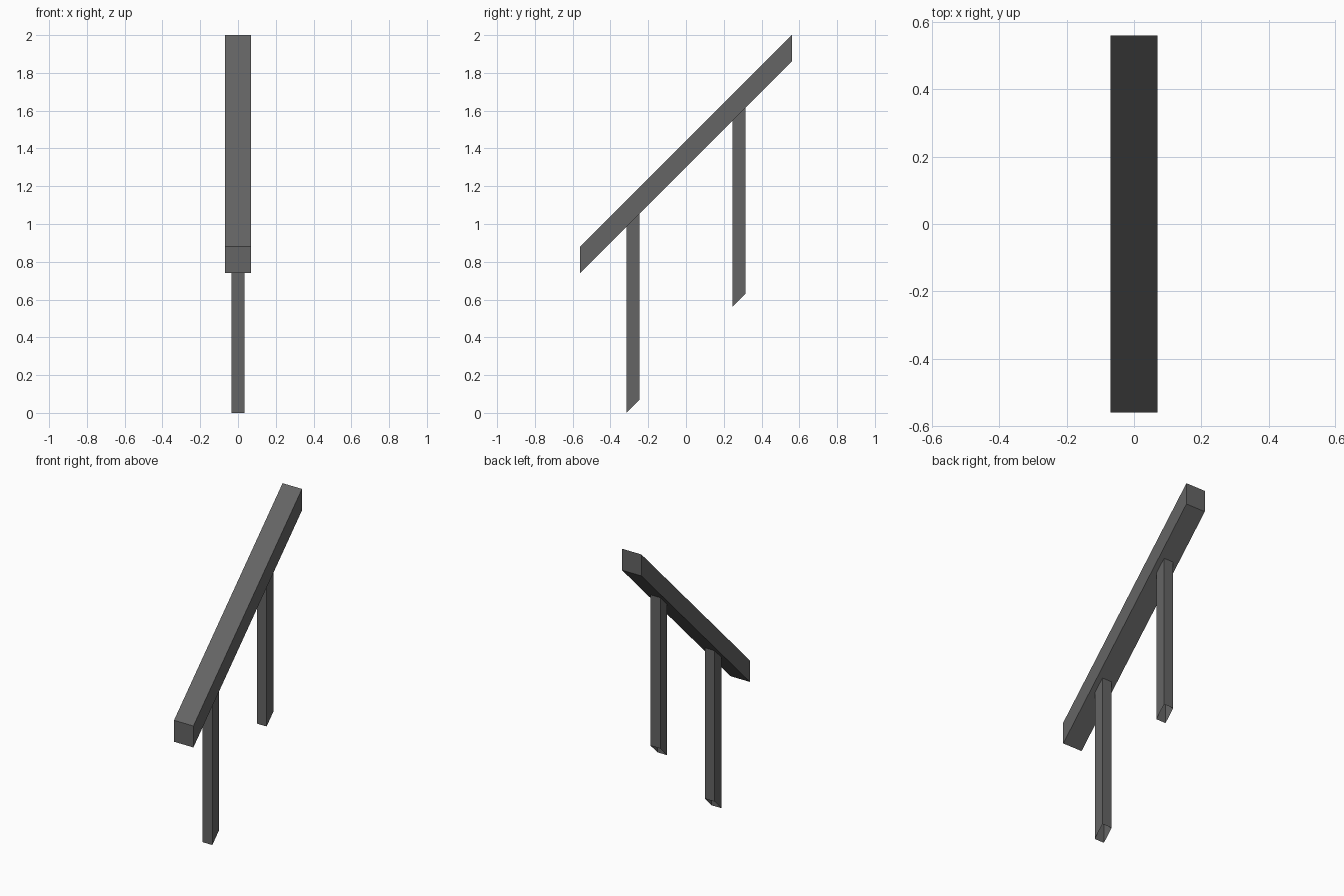
import bpy, bmesh

if "Cube" in bpy.data.objects:
    bpy.data.objects.remove(bpy.data.objects["Cube"])

grey = bpy.data.materials.new("dark grey metal")
grey.diffuse_color = (0.13, 0.13, 0.13, 1)
grey.use_nodes = True
grey.node_tree.nodes["Principled BSDF"].inputs["Base Color"].default_value = grey.diffuse_color


def sheared_bar(name, half_x, y0, y1, z0, height, open_ends=False):
    """Bar whose top and bottom rise at 45 degrees from y0 to y1."""
    rise = y1 - y0
    profile = [(y0, z0), (y1, z0 + rise), (y1, z0 + rise + height), (y0, z0 + height)]
    bm = bmesh.new()
    left = [bm.verts.new((-half_x, y, z)) for y, z in profile]
    right = [bm.verts.new((half_x, y, z)) for y, z in profile]
    bm.faces.new(left)
    bm.faces.new(right)
    for i in range(4):
        # sides 0 and 2 are the sloped bottom and top
        if open_ends and i in (0, 2):
            continue
        j = (i + 1) % 4
        bm.faces.new((left[i], left[j], right[j], right[i]))
    bmesh.ops.recalc_face_normals(bm, faces=bm.faces)
    mesh = bpy.data.meshes.new(name)
    bm.to_mesh(mesh)
    bm.free()
    mesh.materials.append(grey)
    obj = bpy.data.objects.new(name, mesh)
    bpy.context.collection.objects.link(obj)
    return obj


# Sloping handrail
sheared_bar("handrail", 0.07, -0.56, 0.56, 0.74, 0.14)

# Hollow posts, mitred to the slope of the rail
for name, y in (("lower_post", -0.28), ("upper_post", 0.28)):
    sheared_bar(name, 0.035, y - 0.035, y + 0.035, y + 0.28, 0.985, open_ends=True)
